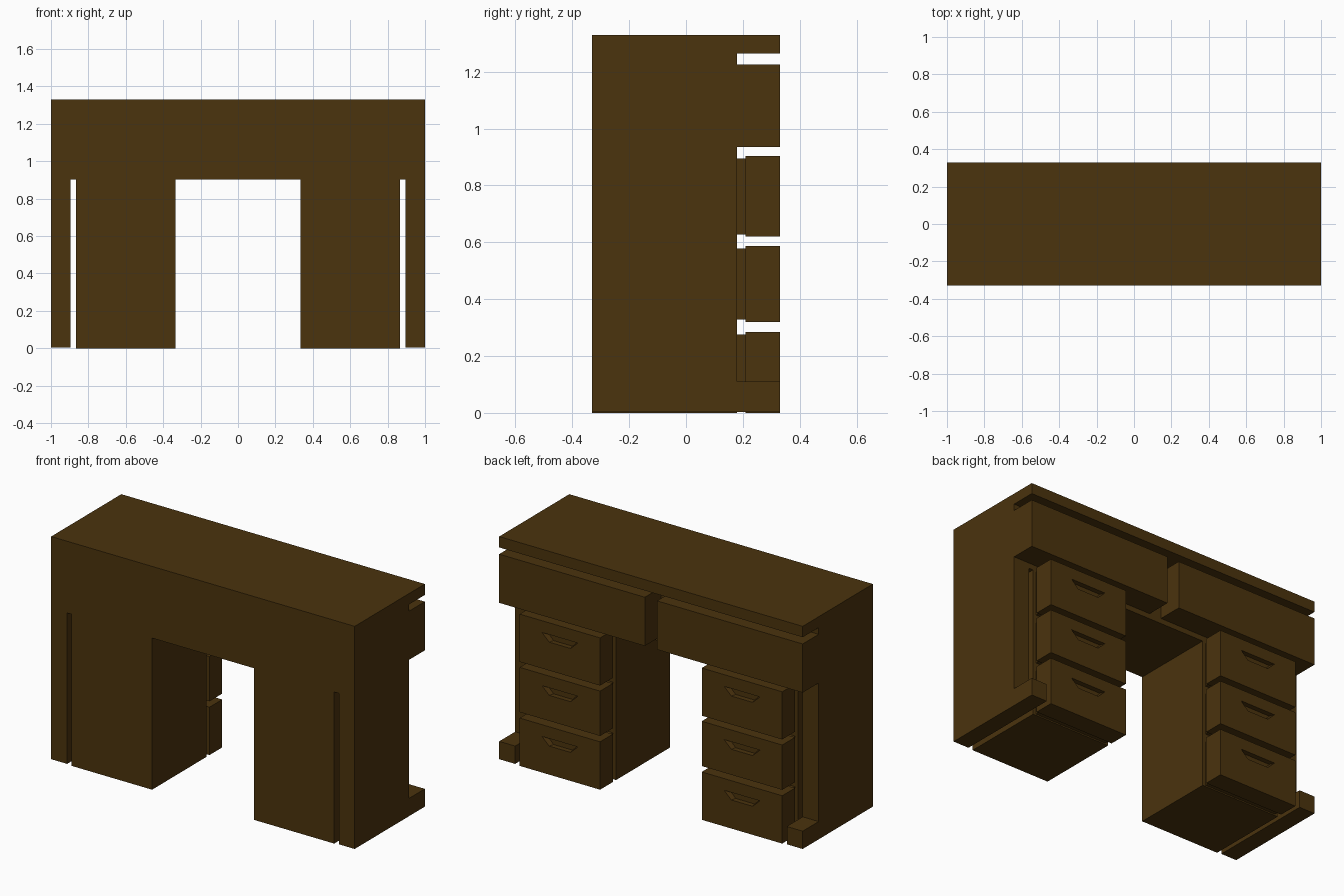
import bpy, bmesh

if "Cube" in bpy.data.objects:
    bpy.data.objects.remove(bpy.data.objects["Cube"])

wood = bpy.data.materials.new("dark_brown_wood")
wood.diffuse_color = (0.070, 0.033, 0.004, 1)
wood.use_nodes = True
wood.node_tree.nodes["Principled BSDF"].inputs["Base Color"].default_value = wood.diffuse_color

FRONT, BODY, BACK = -0.33, 0.18, 0.33   # depth stations along y


def finish(name, bm):
    bmesh.ops.recalc_face_normals(bm, faces=bm.faces)
    me = bpy.data.meshes.new(name)
    bm.to_mesh(me)
    bm.free()
    me.materials.append(wood)
    ob = bpy.data.objects.new(name, me)
    bpy.context.collection.objects.link(ob)
    return ob


def box_bm(x, y, z):
    bm = bmesh.new()
    bmesh.ops.create_cube(bm, size=1)
    for v in bm.verts:
        v.co = [r[0] if c < 0 else r[1] for c, r in zip(v.co, (x, y, z))]
    return bm


def box(name, x, y, z):
    return finish(name, box_bm(x, y, z))


# body: front outline with knee hole and two slits, extruded in depth
half = [(0.335, 0.903), (0.335, 0), (0.865, 0), (0.865, 0.903),
        (0.895, 0.903), (0.895, 0.004), (1, 0.004), (1, 1.33)]
outline = half + [(-x, z) for x, z in reversed(half)]
bm = bmesh.new()
face = bm.faces.new([bm.verts.new((x, FRONT, z)) for x, z in outline])
ext = bmesh.ops.extrude_face_region(bm, geom=[face])
for v in ext["geom"]:
    if isinstance(v, bmesh.types.BMVert):
        v.co.y = BODY
finish("desk_body", bm)

# overhanging edge of the table top
box("top_overhang", (-1, 1), (BODY, BACK), (1.265, 1.33))


def drawer(name, x0, x1, z0, z1):
    """Drawer front with a tapered finger pull sunk into its outer face."""
    bm = box_bm((x0, x1), (0.21, BACK), (z0, z1))
    face = max(bm.faces, key=lambda f: f.calc_center_median().y)
    bmesh.ops.inset_region(bm, faces=[face], thickness=0.05)
    cx, cz = (x0 + x1) / 2, (z0 + z1) / 2
    for v in face.verts:                       # wide top, narrow bottom
        top = v.co.z > cz
        side = 1 if v.co.x > cx else -1
        v.co.x = cx + side * (0.118 if top else 0.07)
        v.co.z = z1 - (0.07 if top else 0.115)
    ext = bmesh.ops.extrude_discrete_faces(bm, faces=[face])["faces"][0]
    for v in ext.verts:
        v.co.y -= 0.03
        v.co.x = cx + (v.co.x - cx) * 0.9
    finish(name, bm)


rows = [(0.0, 0.285), (0.32, 0.587), (0.62, 0.904)]
for side, s in (("left", -1), ("right", 1)):
    def span(a, b):
        return tuple(sorted((s * a, s * b)))
    # wide drawer under the top, and foot of the outer panel
    box(side + "_top_drawer", span(0.04, 1), (BODY, BACK), (0.935, 1.225))
    box(side + "_foot", span(0.895, 1), (BODY, BACK), (0.004, 0.11))
    # pedestal drawers on slightly smaller necks
    for i, (z0, z1) in enumerate(rows, 1):
        drawer(f"{side}_drawer_{i}", *span(0.335, 0.865), z0, z1)
        box(f"{side}_drawer_neck_{i}", span(0.355, 0.845), (BODY, 0.21),
            (z0 + 0.008, z1 - 0.009))
